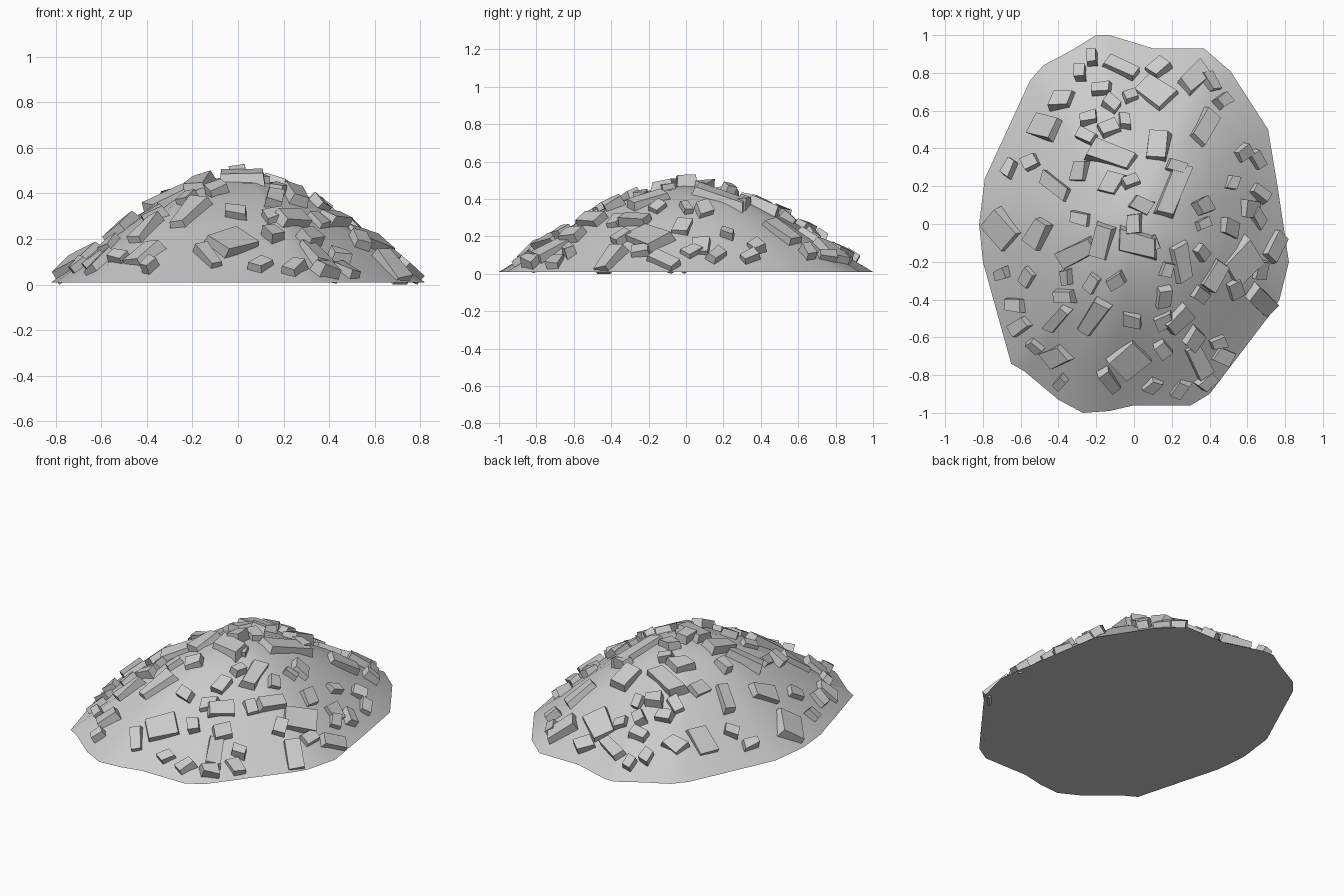
import bpy, bmesh, math, random
from mathutils import Vector, Matrix

if "Cube" in bpy.data.objects:
    bpy.data.objects.remove(bpy.data.objects["Cube"])

random.seed(7)

# Footprint of the heap, anticlockwise, and height against fraction of radius
OUTLINE = [(.76, .2), (.71, .5), (.51, .81), (.37, .93), (.1, .93), (-.13, 1), (-.2, 1),
           (-.33, .92), (-.48, .84), (-.55, .76), (-.79, .24), (-.82, 0), (-.8, -.2),
           (-.65, -.74), (-.58, -.78), (-.4, -.93), (-.27, -1), (-.13, -.99), (0, -.96),
           (.3, -.96), (.4, -.9), (.72, -.48), (.77, -.4), (.82, -.2)]
PROFILE = [(0, .475), (.2, .44), (.4, .368), (.6, .265), (.8, .135), (.9, .07), (1, .01)]


def edge_radius(a):
    d = Vector((math.cos(a), math.sin(a)))
    for p, q in zip(OUTLINE, OUTLINE[1:] + OUTLINE[:1]):
        p, q = Vector(p), Vector(q)
        c1, c2 = p.x * d.y - p.y * d.x, q.x * d.y - q.y * d.x
        if c1 * c2 <= 0 and c1 != c2 and (p + q).dot(d) > 0:
            return p.lerp(q, c1 / (c1 - c2)).length
    return .8


def height(x, y):
    f = min(1, math.hypot(x, y) / edge_radius(math.atan2(y, x)))
    for (f0, z0), (f1, z1) in zip(PROFILE, PROFILE[1:]):
        if f <= f1:
            z = z0 + (z1 - z0) * (f - f0) / (f1 - f0)
            break
    bump = .012 * math.sin(5 * x + 1) * math.cos(4 * y) * 4 * f * (1 - f)
    return z + bump


def finish(name, bm):
    bmesh.ops.recalc_face_normals(bm, faces=bm.faces)
    me = bpy.data.meshes.new(name)
    bm.to_mesh(me)
    bm.free()
    ob = bpy.data.objects.new(name, me)
    bpy.context.collection.objects.link(ob)
    return ob


# Smooth mound: concentric rings of the footprint
bm = bmesh.new()
rings = []
for f, _ in reversed(PROFILE[1:]):
    rings.append([bm.verts.new((x * f, y * f, height(x * f, y * f))) for x, y in OUTLINE])
apex = bm.verts.new((0, 0, PROFILE[0][1]))
n = len(OUTLINE)
for i in range(n):
    j = (i + 1) % n
    for a, b in zip(rings, rings[1:]):
        bm.faces.new((a[i], a[j], b[j], b[i]))
    bm.faces.new((rings[-1][i], rings[-1][j], apex))
bm.faces.new(rings[0])
mound = finish("mound", bm)
bpy.context.view_layer.objects.active = mound
mound.select_set(True)
bpy.ops.object.shade_smooth_by_angle(angle=math.radians(35))

# Large slabs: x, y, length, width, turn in degrees
SLABS = [(-.47, .51, .17, .13, -20), (-.38, .65, .11, .1, 0), (.11, .69, .19, .15, -40),
         (.32, .77, .18, .11, 45), (-.07, .82, .18, .07, -30), (.37, .51, .2, .11, 55),
         (-.12, .36, .24, .11, -20), (.13, .41, .16, .11, 80), (.21, .18, .3, .12, 65),
         (-.41, .2, .19, .08, -35), (-.12, .22, .12, .1, 60), (-.7, -.03, .19, .15, -40),
         (-.5, -.05, .16, .1, 55), (-.3, -.15, .22, .09, 25), (-.17, -.09, .18, .1, 70),
         (.02, -.1, .2, .12, -15), (.25, -.2, .2, .09, -75), (.57, -.2, .2, .17, 45),
         (.74, -.12, .16, .08, 55), (.67, -.4, .19, .1, -45), (.42, -.27, .16, .08, 60),
         (-.21, -.49, .22, .09, 55), (-.4, -.5, .18, .06, 50), (-.03, -.71, .18, .16, 40),
         (.34, -.72, .2, .1, -60), (-.41, -.7, .14, .1, 30), (-.13, -.82, .15, .07, -60),
         (.23, -.5, .15, .1, 45), (-.6, -.54, .13, .08, 30)]

# Small chips lying in the gaps: x, y
CHIPS = [(-.28, .79), (-.22, .87), (-.17, .71), (-.12, .63), (-.24, .55), (-.25, .46),
         (-.13, .5), (-.05, .54), (-.02, .67), (-.28, .28), (-.54, .32), (-.65, .29),
         (-.28, .03), (.04, .1), (.46, .65), (.36, .09), (.51, .22), (.57, .38), (.64, .34),
         (.66, .16), (.61, .08), (.65, .03), (.5, -.02), (.36, 0), (.08, -.1), (.17, -.24),
         (.15, -.38), (.35, -.37), (-.56, -.28), (-.69, -.26), (-.62, -.43), (-.35, -.28),
         (-.36, -.38), (-.22, -.31), (-.09, -.3), (-.01, -.5), (.16, -.51), (.15, -.65),
         (.31, -.6), (.44, -.62), (.47, -.7), (.25, -.87), (.38, -.83), (.1, -.85),
         (-.38, -.83), (-.52, -.64), (.35, -.15), (.53, -.34), (.66, -.24), (0, 0),
         (.4, .75), (.13, .82), (-.02, .22), (.22, .3)]


def add_stone(bm, x, y, length, width, turn, rise):
    """Irregular tapered block lying on the slope."""
    e = .04
    normal = Vector((height(x - e, y) - height(x + e, y),
                     height(x, y - e) - height(x, y + e), 2 * e)).normalized()
    lean = Matrix.Rotation(random.uniform(-.15, .15), 4, 'X') @ \
        Matrix.Rotation(random.uniform(-.15, .15), 4, 'Y')
    place = Matrix.Translation((x, y, height(x, y))) @ \
        Vector((0, 0, 1)).rotation_difference(normal).to_matrix().to_4x4() @ \
        Matrix.Rotation(math.radians(turn), 4, 'Z') @ lean
    skew = random.uniform(-.25, .25)
    for v in bmesh.ops.create_cube(bm, size=1)["verts"]:
        top = v.co.z > 0
        taper = .95 if top else 1.04
        v.co = Vector(((v.co.x + skew * v.co.y * width / length) * length * taper,
                       v.co.y * width * taper * random.uniform(.75, 1.15),
                       rise * random.uniform(.75, 1.2) if top else -.025))
        v.co = place @ v.co
        v.co.z = max(v.co.z, 0)


# Rubble: large slabs, then chips of varied size and turn
bm = bmesh.new()
for x, y, l, w, t in SLABS:
    add_stone(bm, x, y, l, w, t, .038)
for x, y in CHIPS:
    size = random.uniform(.075, .11)
    add_stone(bm, x, y, size, size * random.uniform(.6, .85),
              random.uniform(0, 180), random.uniform(.03, .05))
finish("rubble_stones", bm)
